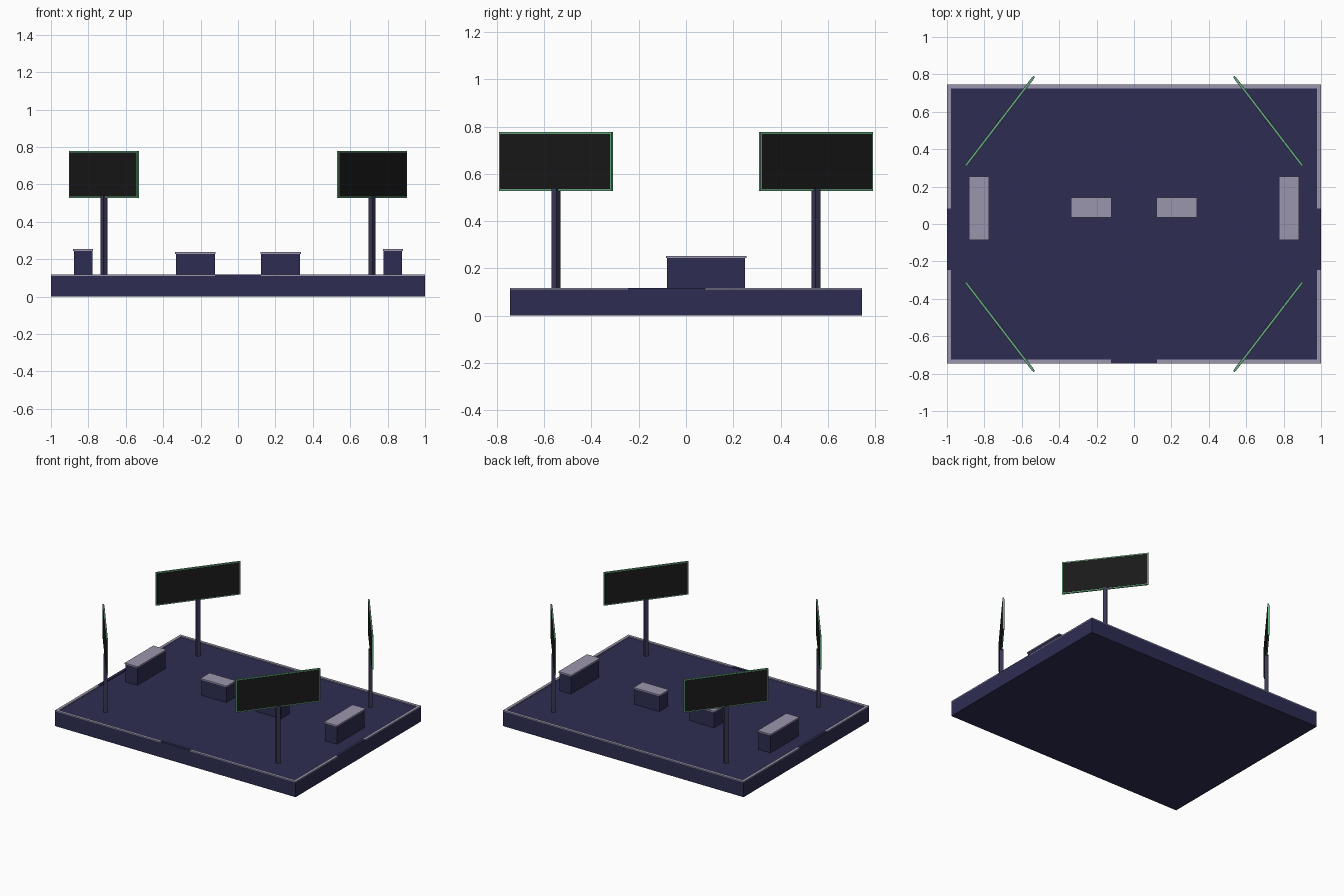
import bpy, math

if "Cube" in bpy.data.objects:
    bpy.data.objects.remove(bpy.data.objects["Cube"])


def material(name, rgb):
    m = bpy.data.materials.new(name)
    m.diffuse_color = (*rgb, 1)
    m.use_nodes = True
    m.node_tree.nodes["Principled BSDF"].inputs["Base Color"].default_value = m.diffuse_color
    return m


NAVY = material("navy", (0.027, 0.026, 0.085))
GREY = material("lilac grey", (0.33, 0.305, 0.42))
BLACK = material("screen black", (0.010, 0.010, 0.010))
GREEN = material("frame green", (0.13, 0.40, 0.21))
POST = material("post slate", (0.042, 0.040, 0.095))


def box(name, x, y, z, mat):
    """Box from (min, max) ranges on each axis."""
    bpy.ops.mesh.primitive_cube_add(size=1, location=[sum(r) / 2 for r in (x, y, z)])
    ob = bpy.context.object
    ob.name = name
    ob.scale = [r[1] - r[0] for r in (x, y, z)]
    ob.data.materials.append(mat)
    return ob


def turned_box(name, centre, size, angle, mat):
    cx, cy, cz = centre
    ob = box(name, *[(c - s / 2, c + s / 2) for c, s in zip((cx, cy, cz), size)], mat)
    ob.rotation_euler.z = angle
    return ob


HX, HY, FLOOR, RIM, W = 1.0, 0.745, 0.11, 0.117, 0.021

# Platform
box("platform", (-HX, HX), (-HY, HY), (0, FLOOR), NAVY)

# Rim with entrance gaps at the front and on both sides
RZ = (FLOOR, RIM)
box("rim_back", (-HX, HX), (HY - W, HY), RZ, GREY)
box("entrance_front", (-0.123, 0.123), (-HY, -HY + W), RZ, NAVY)
for s, side in ((-1, "left"), (1, "right")):
    edge = sorted((s * (HX - W), s * HX))
    box("rim_front_" + side, sorted((s * 0.123, s * HX)), (-HY, -HY + W), RZ, GREY)
    box("rim_side_front_" + side, edge, (-HY + W, -0.245), RZ, GREY)
    box("rim_side_back_" + side, edge, (0.083, HY - W), RZ, GREY)
    box("entrance_" + side, edge, (-0.245, 0.083), RZ, NAVY)

    # Side counters and centre counters with overhanging tops
    for name, x0, x1, y0, y1, top in (("side", 0.774, 0.882, -0.085, 0.255, 0.253),
                                      ("centre", 0.119, 0.336, 0.034, 0.143, 0.237)):
        o = 0.005
        box(f"{name}_counter_{side}", sorted((s * (x0 + o), s * (x1 - o))),
            (y0 + o, y1 - o), (FLOOR, top - 0.009), NAVY)
        box(f"{name}_counter_top_{side}", sorted((s * x0, s * x1)),
            (y0, y1), (top - 0.009, top), GREY)

# Corner screens on posts, set diagonally
L, Z0, Z1, B = 0.602, 0.528, 0.777, 0.008
for sx in (-1, 1):
    for sy in (-1, 1):
        ang = math.atan2(-0.477 * sx * sy, 0.366)
        x, y, zc = sx * 0.717, sy * 0.55, (Z0 + Z1) / 2
        turned_box("screen_post", (x, y, (FLOOR + 0.54) / 2), (0.027, 0.027, 0.54 - FLOOR), ang, POST)
        turned_box("screen_frame", (x, y, zc), (L, 0.010, Z1 - Z0), ang, GREEN)
        turned_box("screen_panel", (x, y, zc), (L - 2 * B, 0.013, Z1 - Z0 - 2 * B), ang, BLACK)
